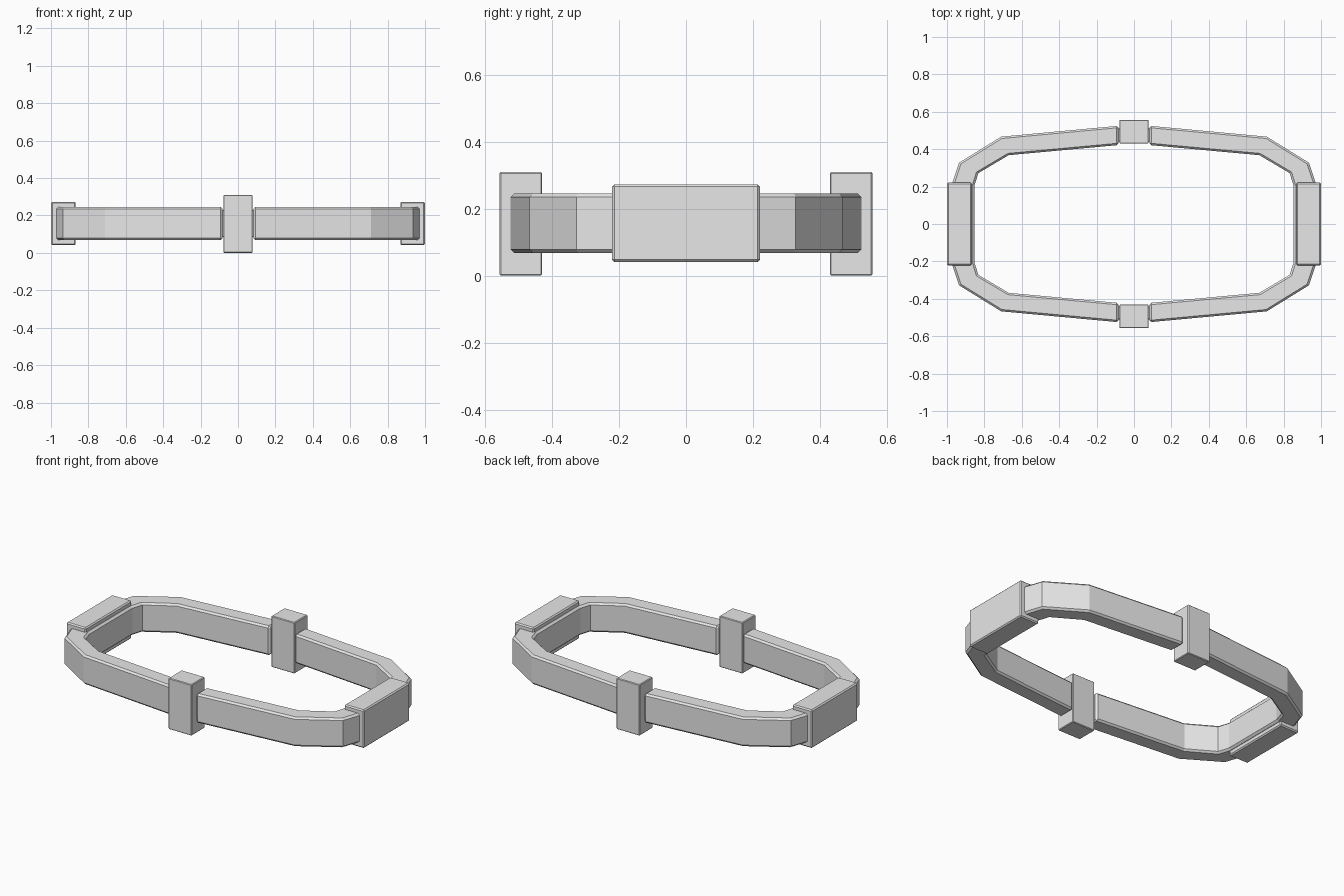
import bpy
import bmesh

if "Cube" in bpy.data.objects:
    bpy.data.objects.remove(bpy.data.objects["Cube"], do_unlink=True)

grey = bpy.data.materials.new("light_grey")
grey.use_nodes = True
grey.diffuse_color = (0.8, 0.8, 0.8, 1)
grey.node_tree.nodes["Principled BSDF"].inputs["Base Color"].default_value = (0.8, 0.8, 0.8, 1)


def finish(name, bm, bevel):
    """Turn a bmesh into an object with softly chamfered edges."""
    bmesh.ops.recalc_face_normals(bm, faces=bm.faces)
    mesh = bpy.data.meshes.new(name)
    bm.to_mesh(mesh)
    bm.free()
    mesh.materials.append(grey)
    obj = bpy.data.objects.new(name, mesh)
    bpy.context.collection.objects.link(obj)
    mod = obj.modifiers.new("chamfer", "BEVEL")
    mod.width = bevel
    mod.segments = 1
    mod.limit_method = "ANGLE"
    mod.angle_limit = 1.0
    return obj


def box(name, low, high, bevel):
    bm = bmesh.new()
    bmesh.ops.create_cube(bm, size=1)
    for v in bm.verts:
        v.co = [(a + b) / 2 + c * (b - a) for a, b, c in zip(low, high, v.co)]
    return finish(name, bm, bevel)


def half_ring(name, side, outer, inner, z0, z1):
    """Sweep a rectangular section along one half of the loop."""
    bm = bmesh.new()
    pairs = list(zip(outer, inner))
    pairs += [((a, -b), (c, -d)) for (a, b), (c, d) in reversed(pairs)]
    rings = []
    for (ox, oy), (ix, iy) in pairs:
        section = [(ox, oy, z0), (ix, iy, z0), (ix, iy, z1), (ox, oy, z1)]
        rings.append([bm.verts.new((side * x, y, z)) for x, y, z in section])
    for r, s in zip(rings, rings[1:]):
        for i in range(4):
            j = (i + 1) % 4
            bm.faces.new((r[i], r[j], s[j], s[i]))
    bm.faces.new(rings[0])
    bm.faces.new(rings[-1])
    return finish(name, bm, 0.011)


# Faceted loop, one half per side
outer = [(0.083, 0.525), (0.71, 0.467), (0.935, 0.328), (0.975, 0.21)]
inner = [(0.083, 0.422), (0.67, 0.368), (0.832, 0.272), (0.853, 0.205)]
for side, label in ((1, "left"), (-1, "right")):
    half_ring("ring_half_" + label, side, outer, inner, 0.068, 0.246)
    # Broad block wrapped round each end of the loop
    xs = sorted((side * 0.868, side * 1.0))
    box("side_block_" + label, (xs[0], -0.221, 0.041), (xs[1], 0.221, 0.273), 0.007)

# Tall clamps at front and back, with a hidden tongue joining the ring halves
for side, label in ((-1, "front"), (1, "back")):
    ys = sorted((side * 0.43, side * 0.557))
    box("clamp_" + label, (-0.078, ys[0], 0), (0.078, ys[1], 0.31), 0.004)
    ys = sorted((side * 0.44, side * 0.51))
    box("tongue_" + label, (-0.09, ys[0], 0.085), (0.09, ys[1], 0.23), 0.004)
